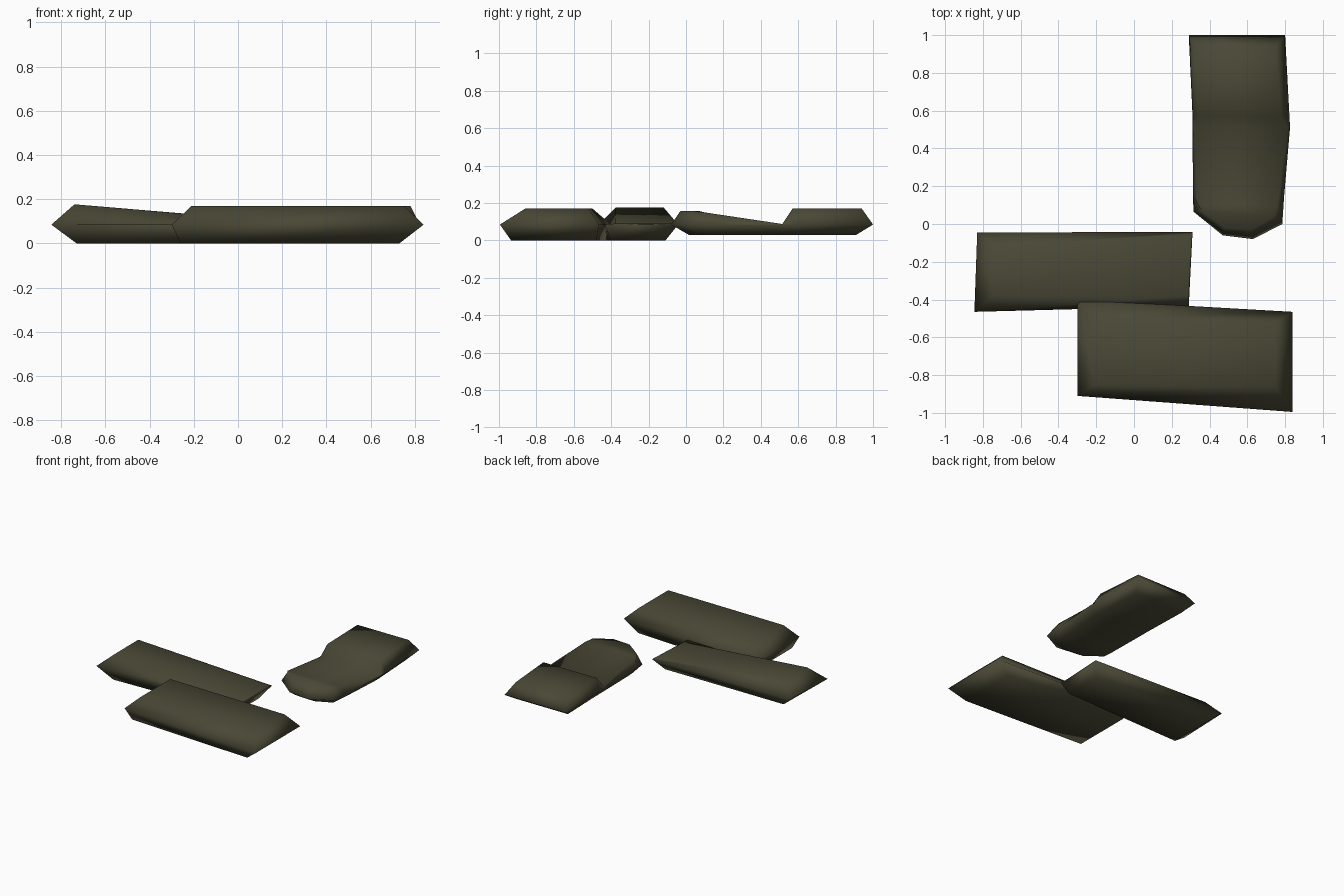
import bpy, bmesh

olive = bpy.data.materials.new("dark olive")
olive.diffuse_color = (0.068, 0.066, 0.037, 1)


def slab(name, bottom, middle, top):
    """Pillow slab from three stacked outlines; each outline runs down one
    side and back up the other, so caps are quads laddered across."""
    bm = bmesh.new()
    rings = [[bm.verts.new(p) for p in ring] for ring in (bottom, middle, top)]
    n = len(bottom)
    for lo, hi in zip(rings, rings[1:]):
        for i in range(n):
            j = (i + 1) % n
            bm.faces.new((lo[i], lo[j], hi[j], hi[i]))
    for ring in (rings[0], rings[2]):
        for i in range(n // 2 - 1):
            bm.faces.new((ring[i], ring[i + 1], ring[n - 2 - i], ring[n - 1 - i]))
    bmesh.ops.recalc_face_normals(bm, faces=bm.faces)
    for f in bm.faces:
        f.smooth = True
    mesh = bpy.data.meshes.new(name)
    bm.to_mesh(mesh)
    bm.free()
    mesh.materials.append(olive)
    obj = bpy.data.objects.new(name, mesh)
    bpy.context.collection.objects.link(obj)
    return obj


def flat(z, points):
    return [(x, y, z) for x, y in points]


# Left slab: top slopes down to a thin right end
slab("left_slab",
     flat(0.0, [(-0.73, -0.43), (0.25, -0.40), (0.25, -0.11), (-0.73, -0.11)]),
     flat(0.085, [(-0.845, -0.465), (0.29, -0.435), (0.31, -0.042), (-0.83, -0.045)]),
     [(-0.74, -0.375, 0.177), (0.285, -0.38, 0.09),
      (0.30, -0.06, 0.09), (-0.74, -0.12, 0.177)])

# Front slab: level top, overlaps the left slab
slab("front_slab",
     flat(0.0, [(-0.26, -0.88), (0.73, -0.935), (0.73, -0.48), (-0.26, -0.43)]),
     flat(0.085, [(-0.30, -0.91), (0.84, -0.995), (0.84, -0.465), (-0.30, -0.40)]),
     flat(0.17, [(-0.21, -0.85), (0.75, -0.86), (0.75, -0.52), (-0.21, -0.50)]))

# Rear slab: rounded near end and a dip across the middle of its top
# rows: left x, left y, right x, right y, top height
mid_rows = [(0.29, 1.0, 0.80, 1.0), (0.31, 0.57, 0.823, 0.57),
            (0.31, 0.51, 0.826, 0.51), (0.312, 0.15, 0.795, 0.15),
            (0.315, 0.065, 0.785, 0.0), (0.47, -0.06, 0.63, -0.08)]
top_rows = [(0.33, 0.94, 0.75, 0.94, 0.17), (0.34, 0.57, 0.78, 0.57, 0.17),
            (0.32, 0.515, 0.815, 0.515, 0.088), (0.34, 0.10, 0.76, 0.10, 0.15),
            (0.36, 0.07, 0.74, 0.04, 0.157), (0.48, -0.02, 0.62, -0.03, 0.157)]
low_rows = [(0.34, 0.91, 0.75, 0.91), (0.35, 0.57, 0.77, 0.57),
            (0.35, 0.51, 0.77, 0.51), (0.355, 0.18, 0.75, 0.18),
            (0.36, 0.11, 0.74, 0.07), (0.48, 0.02, 0.62, 0.015)]


def outline(rows, z=None):
    left = [(r[0], r[1], r[4] if z is None else z) for r in rows]
    right = [(r[2], r[3], r[4] if z is None else z) for r in rows]
    return left + right[::-1]


slab("rear_slab", outline(low_rows, 0.03), outline(mid_rows, 0.085), outline(top_rows))
